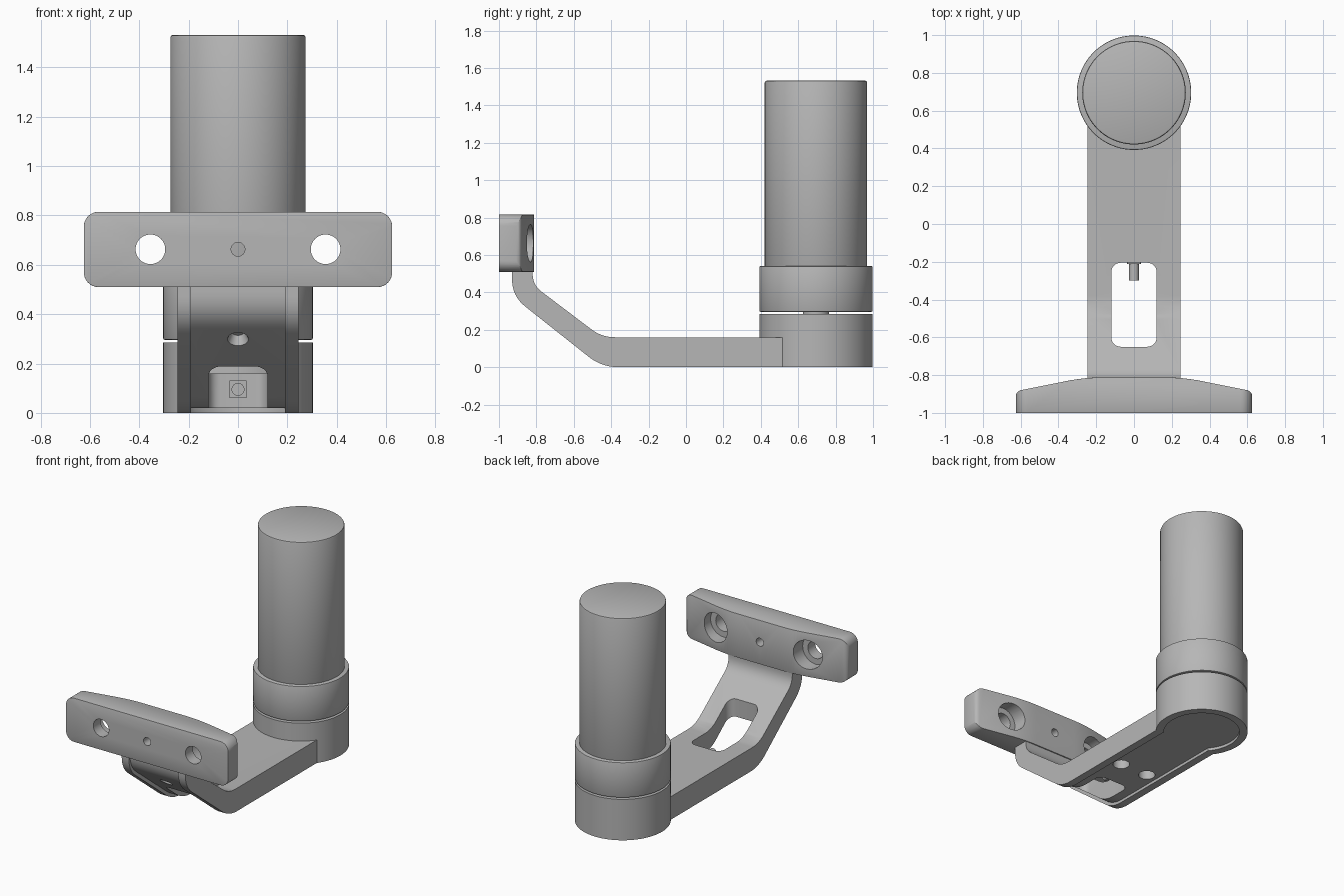
import bpy, bmesh, math
from mathutils import Vector, Matrix

if "Cube" in bpy.data.objects:
    bpy.data.objects.remove(bpy.data.objects["Cube"])

GREY = (0.47, 0.47, 0.47, 1)
grey = bpy.data.materials.new("satin grey")
grey.use_nodes = True
grey.diffuse_color = GREY
grey.node_tree.nodes["Principled BSDF"].inputs["Base Color"].default_value = GREY

POST_Y = 0.695
helpers = []


def finish(bm, name, cutter=False):
    bmesh.ops.recalc_face_normals(bm, faces=bm.faces)
    mesh = bpy.data.meshes.new(name)
    bm.to_mesh(mesh)
    bm.free()
    ob = bpy.data.objects.new(name, mesh)
    bpy.context.collection.objects.link(ob)
    mesh.materials.append(grey)
    if cutter:
        ob.hide_render = True
        helpers.append(ob)
    return ob


def prism(name, pts, axis, lo, hi, cutter=False):
    """Extrude a flat outline along one axis."""
    place = {"x": lambda a, b, h: (h, a, b),
             "y": lambda a, b, h: (a, h, b),
             "z": lambda a, b, h: (a, b, h)}[axis]
    bm = bmesh.new()
    face = bm.faces.new([bm.verts.new(place(a, b, lo)) for a, b in pts])
    ext = bmesh.ops.extrude_face_region(bm, geom=[face])
    move = Vector(place(0, 0, hi - lo))
    verts = [v for v in ext["geom"] if isinstance(v, bmesh.types.BMVert)]
    bmesh.ops.translate(bm, vec=move, verts=verts)
    return finish(bm, name, cutter)


def rod(name, start, end, r1, r2=None, cutter=False, sides=96):
    """Cylinder or cone between two points."""
    start, end = Vector(start), Vector(end)
    d = end - start
    rot = Vector((0, 0, 1)).rotation_difference(d).to_matrix().to_4x4()
    bm = bmesh.new()
    bmesh.ops.create_cone(bm, cap_ends=True, segments=sides, radius1=r1,
                          radius2=r1 if r2 is None else r2, depth=d.length,
                          matrix=Matrix.Translation((start + end) / 2) @ rot)
    return finish(bm, name, cutter)


def rounded(pts, radii):
    """Round the corners of an open path; the ends are kept."""
    out = [Vector(pts[0])]
    for i, r in enumerate(radii, 1):
        p = Vector(pts[i])
        a = p + (Vector(pts[i - 1]) - p).normalized() * r
        b = p + (Vector(pts[i + 1]) - p).normalized() * r
        for k in range(9):
            t = k / 8
            out.append(a * (1 - t) ** 2 + p * 2 * t * (1 - t) + b * t * t)
    return out + [Vector(pts[-1])]


def rounded_box(x0, x1, y0, y1, r):
    out = []
    for cx, cy, q in ((x1 - r, y1 - r, 0), (x0 + r, y1 - r, 1),
                      (x0 + r, y0 + r, 2), (x1 - r, y0 + r, 3)):
        for k in range(9):
            a = math.pi / 2 * (q + k / 8)
            out.append((cx + r * math.cos(a), cy + r * math.sin(a)))
    return out


def boolean(ob, other, op="DIFFERENCE"):
    m = ob.modifiers.new(op.lower(), "BOOLEAN")
    m.object, m.operation, m.solver = other, op, "EXACT"


def bevel(ob, width):
    m = ob.modifiers.new("bevel", "BEVEL")
    m.width, m.segments = width, 2
    m.limit_method, m.angle_limit = "ANGLE", math.radians(40)


# Bent arm: a side profile with rounded bends
low = rounded([(POST_Y, 0), (-0.45, 0), (-0.93, 0.38), (-0.93, 0.6)], [0.09, 0.09])
high = rounded([(POST_Y, 0.16), (-0.45, 0.16), (-0.82, 0.44), (-0.82, 0.6)], [0.07, 0.06])
arm = prism("bent_arm", low + high[::-1], "x", -0.245, 0.245)

# Round base of the arm, below the post
base = rod("base_disc", (0, POST_Y, 0), (0, POST_Y, 0.285), 0.303, cutter=True)
boolean(arm, base, "UNION")

# Shallow recess along the whole underside
inner = [p + Vector((0.012, 0.02)) for p in low]
outer = [p - Vector((0.1, 0.1)) for p in low]
boolean(arm, prism("recess_cutter", inner + outer[::-1], "x", -0.19, 0.19, True))
boolean(arm, rod("round_recess_cutter", (0, POST_Y, -0.1), (0, POST_Y, 0.02), 0.25, cutter=True))

# Window through the arm
window = rounded_box(-0.12, 0.12, -0.65, -0.205, 0.05)
boolean(arm, prism("window_cutter", window, "z", -0.2, 0.6, True))
bevel(arm, 0.01)

# Cable slot with a wider end, screw holes and a sloping blind hole
slot = [(-0.045, 0.2), (0.045, 0.2), (0.045, 0.58), (0.1, 0.58),
        (0.1, 0.72), (-0.1, 0.72), (-0.1, 0.58), (-0.045, 0.58)]
boolean(arm, prism("slot_cutter", slot, "z", -0.1, 0.07, True))
for s in (-1, 1):
    boolean(arm, rod("screw_hole_cutter", (s * 0.11, 0, -0.02), (s * 0.11, 0, 0.09),
                     0.055, cutter=True, sides=40))
boolean(arm, rod("sloping_hole_cutter", (0, -0.83, 0.25), (0, -0.765, 0.33),
                 0.07, 0.025, cutter=True, sides=40))

# Cross plate: rounded front outline, with tapered ends at the back
plate = prism("cross_plate", rounded_box(-0.625, 0.625, 0.51, 0.815, 0.06), "y", -1, -0.8)
half = rounded([(0, -0.812), (0.26, -0.812), (0.625, -0.885), (0.625, -1.1)], [0.1, 0.03])
half = [Vector((p.x * 1.001, p.y)) for p in half]
taper = half + [Vector((-p.x, p.y)) for p in half[:0:-1]]
boolean(plate, prism("taper_cutter", taper, "z", 0.4, 0.9, True), "INTERSECT")
bevel(plate, 0.012)

# Counterbored holes and a small centre hole
for s in (-1, 1):
    x = s * 0.355
    boolean(plate, rod("hole_cutter", (x, -1.1, 0.663), (x, -0.7, 0.663), 0.06, cutter=True, sides=48))
    boolean(plate, rod("counterbore_cutter", (x, -0.92, 0.663), (x, -0.7, 0.663), 0.1,
                       cutter=True, sides=48))
boolean(plate, rod("centre_hole_cutter", (0, -1.1, 0.663), (0, -0.7, 0.663), 0.028,
                   cutter=True, sides=32))

# Spindle, collar and post
spindle = rod("spindle", (0, POST_Y, 0.25), (0, POST_Y, 0.31), 0.07)
collar = rod("collar", (0, POST_Y, 0.296), (0, POST_Y, 0.541), 0.303)
bevel(collar, 0.006)
post = rod("post", (0, POST_Y, 0.5), (0, POST_Y, 1.532), 0.274)
bevel(post, 0.01)

# Small pin sticking into the window
pin = rod("window_pin", (0, -0.3, 0.095), (0, -0.19, 0.095), 0.026, sides=32)
seat = prism("pin_seat", rounded_box(-0.036, 0.036, 0.06, 0.132, 0.005), "y", -0.212, -0.19)

# Bake the modifiers, drop the helpers and shade
parts = [arm, plate, spindle, collar, post, pin, seat]
bpy.context.view_layer.update()
graph = bpy.context.evaluated_depsgraph_get()
baked = [bpy.data.meshes.new_from_object(ob.evaluated_get(graph)) for ob in parts]
for ob, mesh in zip(parts, baked):
    ob.modifiers.clear()
    ob.data = mesh
    mesh.materials.clear()
    mesh.materials.append(grey)
    for p in mesh.polygons:
        p.material_index = 0
for ob in helpers:
    bpy.data.objects.remove(ob)
bpy.context.view_layer.update()
for ob in parts:
    ob.select_set(True)
bpy.context.view_layer.objects.active = arm
bpy.ops.object.shade_smooth_by_angle(angle=math.radians(30))
